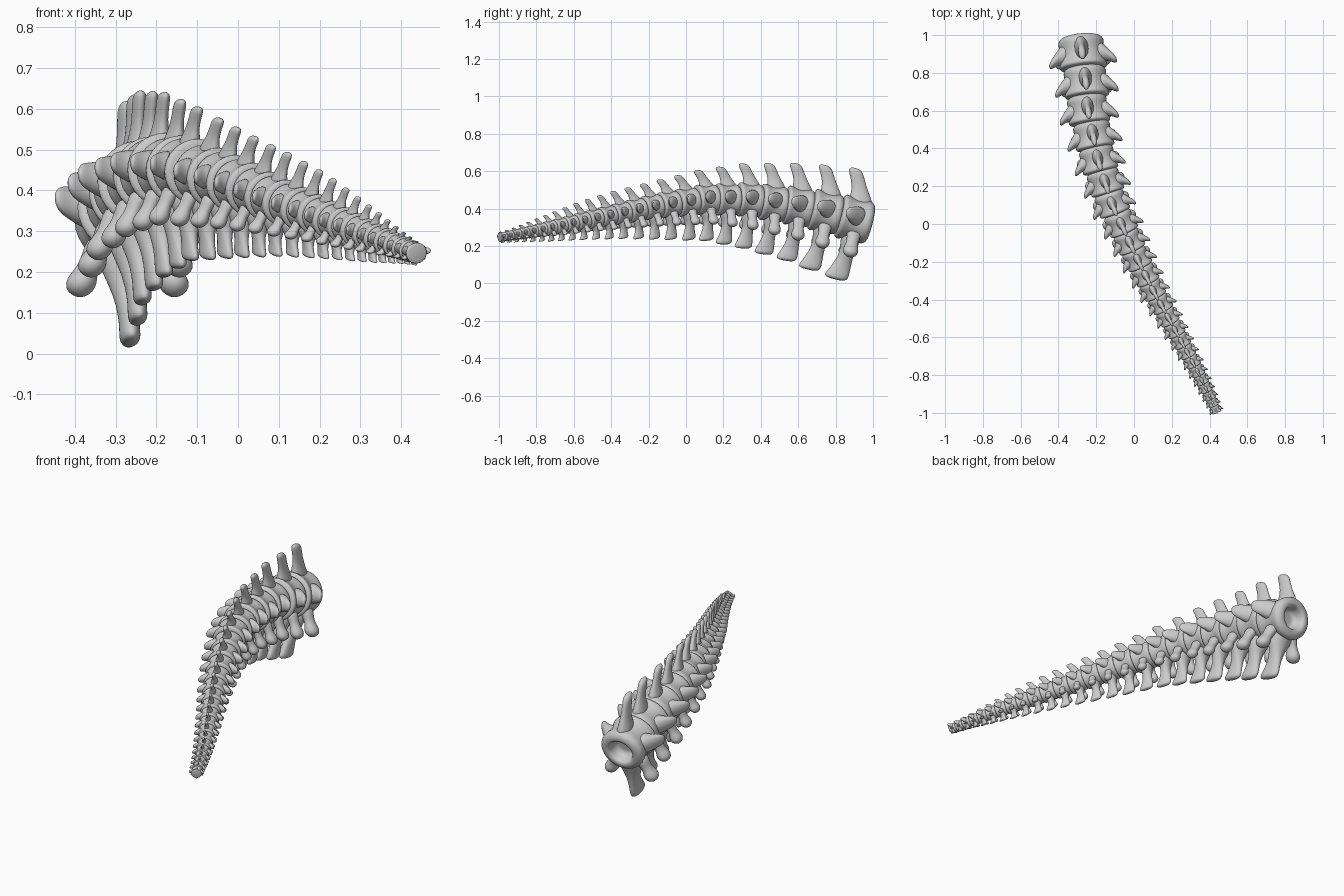
import bpy, bmesh, math
from mathutils import Vector, Matrix

if "Cube" in bpy.data.objects:
    bpy.data.objects.remove(bpy.data.objects["Cube"])

# Spine path: y, x, body centre z, neural spine top z, chevron bottom z
KEYS = [(1.10, -.29, .29, .58, -.06), (.905, -.275, .34, .608, .005),
        (.75, -.255, .38, .625, .06), (.60, -.243, .41, .637, .115),
        (.34, -.19, .445, .637, .185), (.12, -.122, .45, .61, .228),
        (-.15, 0, .415, .548, .236), (-.35, .10, .375, .50, .24),
        (-.53, .20, .338, .445, .235), (-.75, .32, .292, .36, .225),
        (-.90, .395, .262, .302, .222), (-1.0, .44, .245, .272, .217),
        (-1.1, .485, .23, .245, .212)]
N = 16


def sample(y):
    for a, b in zip(KEYS, KEYS[1:]):
        if b[0] <= y <= a[0]:
            t = (a[0] - y) / (a[0] - b[0])
            return [p + (q - p) * t for p, q in zip(a, b)]
    return list(KEYS[-1])


def point(y):
    v = sample(y)
    return Vector((v[1], y, v[2]))


def loft(bm, sections, axis):
    """Sections are (centre, half size 1, half size 2); rings lie across axis."""
    rings = []
    for c, a, b in sections:
        ring = []
        for i in range(N):
            u = 2 * math.pi * i / N
            p, q = a * math.cos(u), b * math.sin(u)
            off = {'x': (0, p, q), 'y': (p, 0, q), 'z': (p, q, 0)}[axis]
            ring.append(bm.verts.new(Vector(c) + Vector(off)))
        rings.append(ring)
    for r, s in zip(rings, rings[1:]):
        for i in range(N):
            j = (i + 1) % N
            bm.faces.new((r[i], r[j], s[j], s[i]))
    for ring in (rings[0], rings[-1]):
        mid = bm.verts.new(sum((v.co for v in ring), Vector()) / N)
        for i in range(N):
            bm.faces.new((ring[i], ring[(i + 1) % N], mid))


def vertebra(name, s, length, up, down):
    bm = bmesh.new()
    # spool-shaped body with a hollow rear socket
    body = [(.15, .035), (.18, .055), (.42, .064), (.50, .070), (.535, .085),
            (.50, .108), (.42, .122), (.30, .126), (.05, .113), (-.2, .116),
            (-.40, .130), (-.48, .130), (-.53, .112), (-.55, .07), (-.57, .03)]
    loft(bm, [((0, y * length, 0), r * s, r * s * .95) for y, r in body], 'y')
    # neural spine on top
    z0 = .08 * s
    h = up - z0
    spine = [(0, .045, .075, .01), (.25, .030, .058, .0), (.5, .020, .043, -.02),
             (.75, .020, .041, -.045), (.9, .021, .041, -.06),
             (.97, .015, .032, -.066), (1, .006, .016, -.068)]
    loft(bm, [((0, y * s, z0 + t * h), a * s, b * s) for t, a, b, y in spine], 'z')
    # chevron blade underneath
    z0 = -.07 * s
    h = down + z0
    chev = [(0, .085, .06, .0), (.25, .068, .048, .0), (.42, .045, .040, .0),
            (.6, .030, .043, -.005), (.8, .024, .056, -.014),
            (.93, .027, .066, -.024), (.98, .021, .056, -.028),
            (1, .008, .03, -.028)]
    loft(bm, [((0, y * s, z0 - t * h), a * s, b * s) for t, a, b, y in chev], 'z')
    k = down / .335
    for m in (-1, 1):
        # hooked side processes
        side = [(.07, .0, .065, .060), (.11, -.008, .050, .052),
                (.135, -.025, .036, .044), (.158, -.045, .027, .037),
                (.172, -.058, .020, .028), (.18, -.065, .008, .012)]
        loft(bm, [((m * x * s, y * s, (.015 + .1 * (x - .07)) * s), a * s, b * s)
                  for x, y, a, b in side], 'x')
        # lower stalks ending in round knobs
        stalk = [(.06, -.06, .04), (.078, -.10, .032), (.095, -.13, .028),
                 (.108, -.15, .035), (.114, -.172, .040), (.116, -.192, .033),
                 (.116, -.205, .012)]
        loft(bm, [((m * x * s, .005 * s, z * k), r * s, r * s * 1.1)
                  for x, z, r in stalk], 'z')
    bmesh.ops.recalc_face_normals(bm, faces=bm.faces[:])
    for f in bm.faces:
        f.smooth = True
    me = bpy.data.meshes.new(name)
    bm.to_mesh(me)
    bm.free()
    ob = bpy.data.objects.new(name, me)
    bpy.context.collection.objects.link(ob)
    ob.modifiers.new("smooth", 'SUBSURF').levels = 1
    ob.modifiers["smooth"].render_levels = 1
    return ob


# Chain of vertebrae shrinking steadily towards the tip
y = .905
for n in range(24):
    step = .0647 * (y + 1.495)
    s = step / .155
    d = min(.09, step)
    t = point(y + d) - point(y - d)
    length = t.length * step / (2 * d) * 1.03
    t.normalize()
    side = t.cross(Vector((0, 0, 1))).normalized()
    v = sample(y)
    ob = vertebra("vertebra_%02d" % (n + 1), s, length, v[3] - v[2], v[2] - v[4])
    rot = Matrix((side, t, side.cross(t))).transposed().to_4x4()
    ob.matrix_world = Matrix.Translation(point(y)) @ rot
    y -= step
